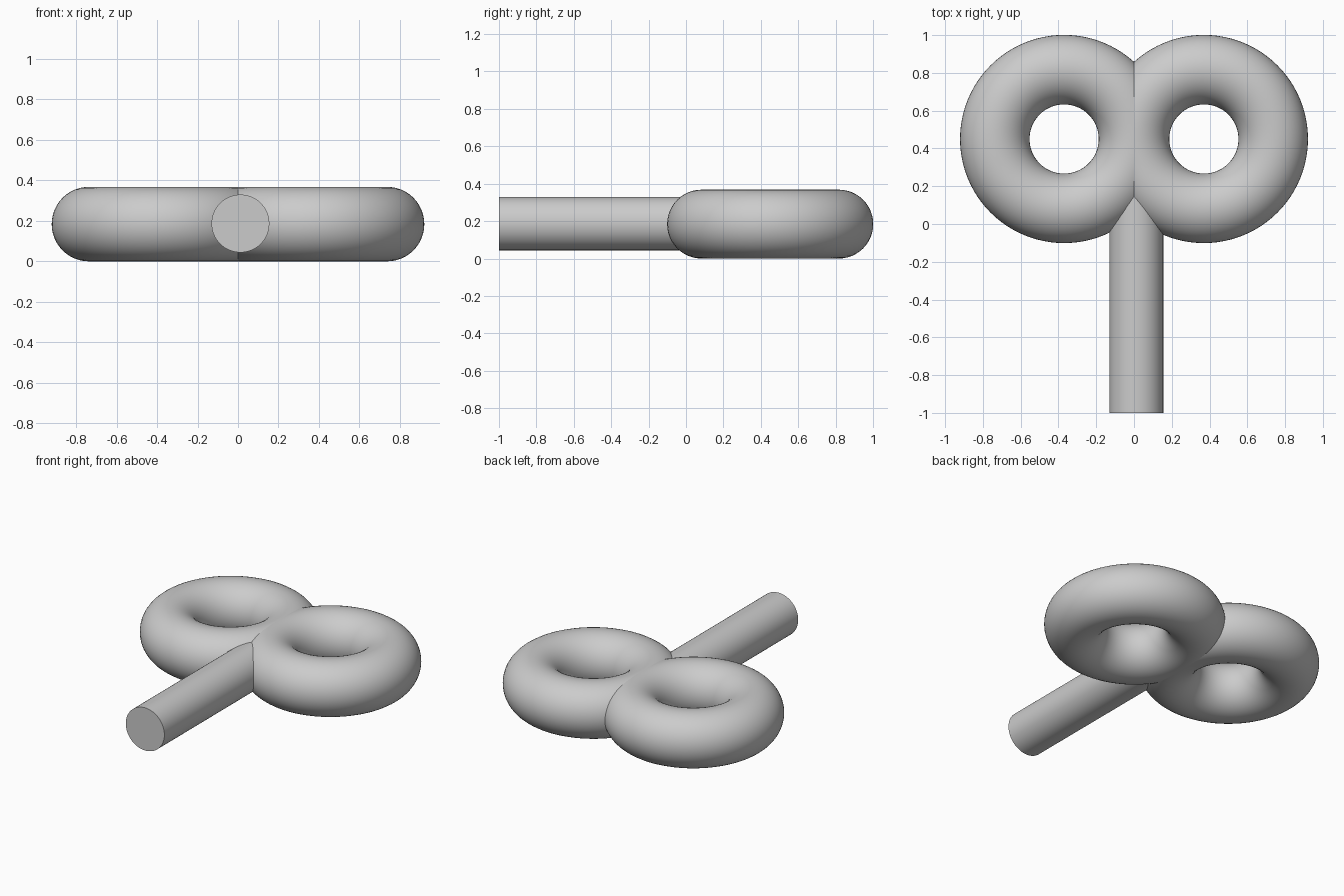
import bpy
from math import pi, radians

cube = bpy.data.objects.get("Cube")
if cube:
    bpy.data.objects.remove(cube, do_unlink=True)

# Single plain grey material
grey = bpy.data.materials.new("plain_grey")
grey.use_nodes = True
colour = (0.6, 0.6, 0.6, 1)
grey.diffuse_color = colour
grey.node_tree.nodes["Principled BSDF"].inputs["Base Color"].default_value = colour

MAJOR, MINOR = 0.367, 0.184
RING_X, RING_Y = 0.37, 0.45
SHAFT_R, SHAFT_FRONT, SHAFT_BACK = 0.143, -1.0, 0.45


def finish(name):
    obj = bpy.context.object
    obj.name = name
    obj.data.materials.append(grey)
    bpy.ops.object.shade_smooth_by_angle(angle=radians(40))


# Two overlapping rings forming the grip
for name, side in (("left_ring", 1), ("right_ring", -1)):
    bpy.ops.mesh.primitive_torus_add(
        major_radius=MAJOR, minor_radius=MINOR,
        major_segments=96, minor_segments=48,
        location=(side * RING_X, RING_Y, MINOR))
    finish(name)

# Round shaft running forward, its rear end buried between the rings
bpy.ops.mesh.primitive_cylinder_add(
    vertices=64, radius=SHAFT_R, depth=SHAFT_BACK - SHAFT_FRONT,
    location=(0.012, (SHAFT_FRONT + SHAFT_BACK) / 2, 0.187),
    rotation=(pi / 2, 0, 0))
finish("shaft")
